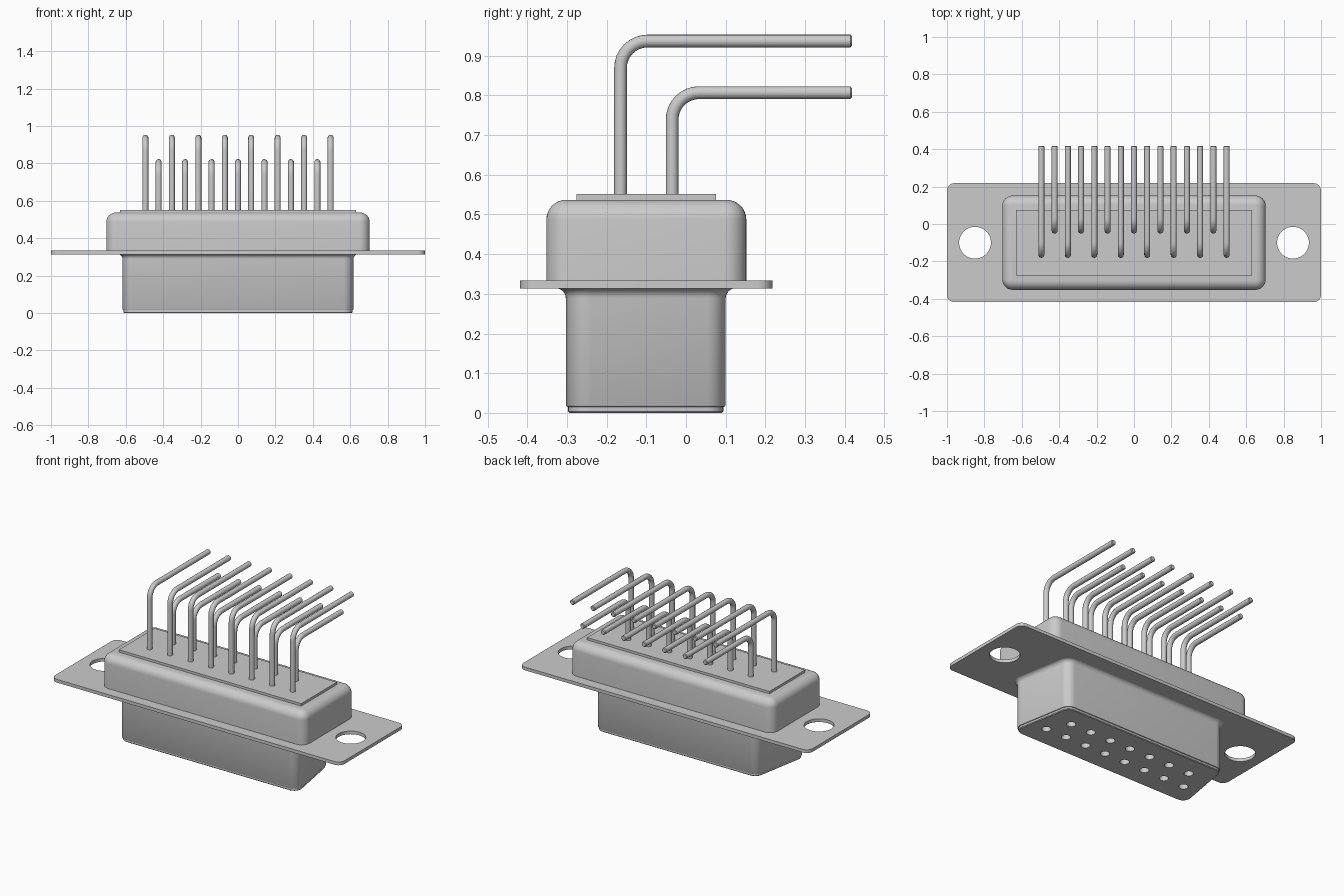
import bpy, bmesh
from math import sin, cos, tan, pi, atan2, radians
from mathutils import Vector

if "Cube" in bpy.data.objects:
    bpy.data.objects.remove(bpy.data.objects["Cube"])

CY = -0.10                      # body centre line in y
PITCH = 0.1415                  # pin spacing
ROWS = [(8, -0.165, 0.937), (7, -0.035, 0.807)]   # count, y, height of the bent leg


def loft(name, rings, cap_start=True, cap_end=True):
    """Skin a list of closed rings that share one point count."""
    bm = bmesh.new()
    vs = [[bm.verts.new(p) for p in ring] for ring in rings]
    n = len(vs[0])
    for a, b in zip(vs, vs[1:]):
        for i in range(n):
            j = (i + 1) % n
            bm.faces.new((a[i], a[j], b[j], b[i]))
    if cap_start:
        bm.faces.new(vs[0][::-1])
    if cap_end:
        bm.faces.new(vs[-1])
    bmesh.ops.recalc_face_normals(bm, faces=bm.faces)
    me = bpy.data.meshes.new(name)
    bm.to_mesh(me)
    bm.free()
    ob = bpy.data.objects.new(name, me)
    bpy.context.collection.objects.link(ob)
    return ob


def rounded(corners, r, z, inset=0.0, seg=8):
    """Counter-clockwise polygon with corner radius r, shrunk by inset, at height z."""
    pts = []
    n = len(corners)
    for i in range(n):
        p0, p, p1 = (Vector(corners[k % n]) for k in (i - 1, i, i + 1))
        d0, d1 = (p - p0).normalized(), (p1 - p).normalized()
        turn = atan2(d0.x * d1.y - d0.y * d1.x, d0.dot(d1))
        centre = p + (d1 - d0).normalized() * r / cos(turn / 2)
        start = atan2(-d0.x, d0.y)
        for k in range(seg + 1):
            a = start + turn * k / seg
            pts.append((centre.x + (r - inset) * cos(a), centre.y + (r - inset) * sin(a), z))
    return pts


def rect(hx, hy):
    return [(-hx, CY - hy), (hx, CY - hy), (hx, CY + hy), (-hx, CY + hy)]


def circle(x, y, z, r, n=24):
    return [(x + r * cos(2 * pi * i / n), y + r * sin(2 * pi * i / n), z) for i in range(n)]


def activate(ob):
    bpy.ops.object.select_all(action='DESELECT')
    ob.select_set(True)
    bpy.context.view_layer.objects.active = ob


def cut(ob, cutters):
    """Subtract each cutter, then remove it."""
    for c in cutters:
        c.hide_render = True
        m = ob.modifiers.new("hole", 'BOOLEAN')
        m.operation, m.solver, m.object = 'DIFFERENCE', 'EXACT', c
        activate(ob)
        bpy.ops.object.modifier_apply(modifier=m.name)
        bpy.data.objects.remove(c)


def smooth(ob):
    activate(ob)
    bpy.ops.object.shade_smooth_by_angle(angle=radians(32))


def pin_positions():
    for count, y, top in ROWS:
        for i in range(count):
            yield (i - (count - 1) / 2) * PITCH, y, top


# Mounting flange with two screw holes
plate = rect(1.0, 0.318)
flange = loft("mounting_flange", [rounded(plate, 0.04, 0.313), rounded(plate, 0.04, 0.333)])
cut(flange, [loft("hole_cutter", [circle(s * 0.85, CY, 0.2, 0.085, 48), circle(s * 0.85, CY, 0.4, 0.085, 48)])
             for s in (-1, 1)])
smooth(flange)

# Rear housing with a rounded top edge
box = rect(0.704, 0.252)
R = 0.05
rings = [rounded(box, 0.055, 0.333)]
for k in range(9):
    a = pi / 2 * k / 8
    rings.append(rounded(box, 0.055, 0.537 - R + R * sin(a), R * (1 - cos(a))))
smooth(loft("rear_housing", rings))

# Raised insulator plate the pins come out of
pad = [[(x, y, z) for x, y in rect(0.63, 0.176)] for z in (0.53, 0.552)]
loft("rear_insulator", pad)

# D-shaped metal shell, rounded lip below and flared into the flange above
dee = [(-0.628, -0.303), (0.628, -0.303), (0.557, 0.1), (-0.557, 0.1)]
rings = [rounded(dee, 0.055, z, d) for z, d in ((0.015, 0.006), (0.0165, 0.002), (0.02, 0.0))]
F = 0.025
for k in range(7):
    a = pi / 2 * k / 6
    rings.append(rounded(dee, 0.055, 0.314 - F + F * sin(a), -F * (1 - cos(a))))
smooth(loft("connector_shell", rings, False, False))

# Socket insert with fifteen contact holes
insert = loft("socket_insert", [rounded(dee, 0.055, z, d) for z, d in
                                ((0.0, 0.010), (0.004, 0.006), (0.31, 0.006))])
cut(insert, [loft("socket_cutter", [circle(x, y, -0.05, 0.026), circle(x, y, 0.22, 0.026)])
             for x, y, _ in pin_positions()])
smooth(insert)


# Right-angle pins
def pin_rings(y, top, r=0.016, bend=0.068, end=0.418, n=16):
    path = [(y, 0.545, 0.0, r)]
    for k in range(9):
        a = pi / 2 * k / 8
        path.append((y + bend * (1 - cos(a)), top - bend + bend * sin(a), a, r))
    path += [(end - 0.004, top, pi / 2, r), (end, top, pi / 2, r - 0.004)]
    return [[(q * cos(t), py + q * sin(t) * cos(a), pz - q * sin(t) * sin(a))
             for t in (2 * pi * i / n for i in range(n))] for py, pz, a, q in path]


meshes = {}
for i, (x, y, top) in enumerate(pin_positions()):
    name = f"bent_pin_{i + 1:02d}"
    if y not in meshes:
        ob = loft(name, pin_rings(y, top))
        smooth(ob)
        meshes[y] = ob.data
    else:
        ob = bpy.data.objects.new(name, meshes[y])
        bpy.context.collection.objects.link(ob)
    ob.location.x = x
